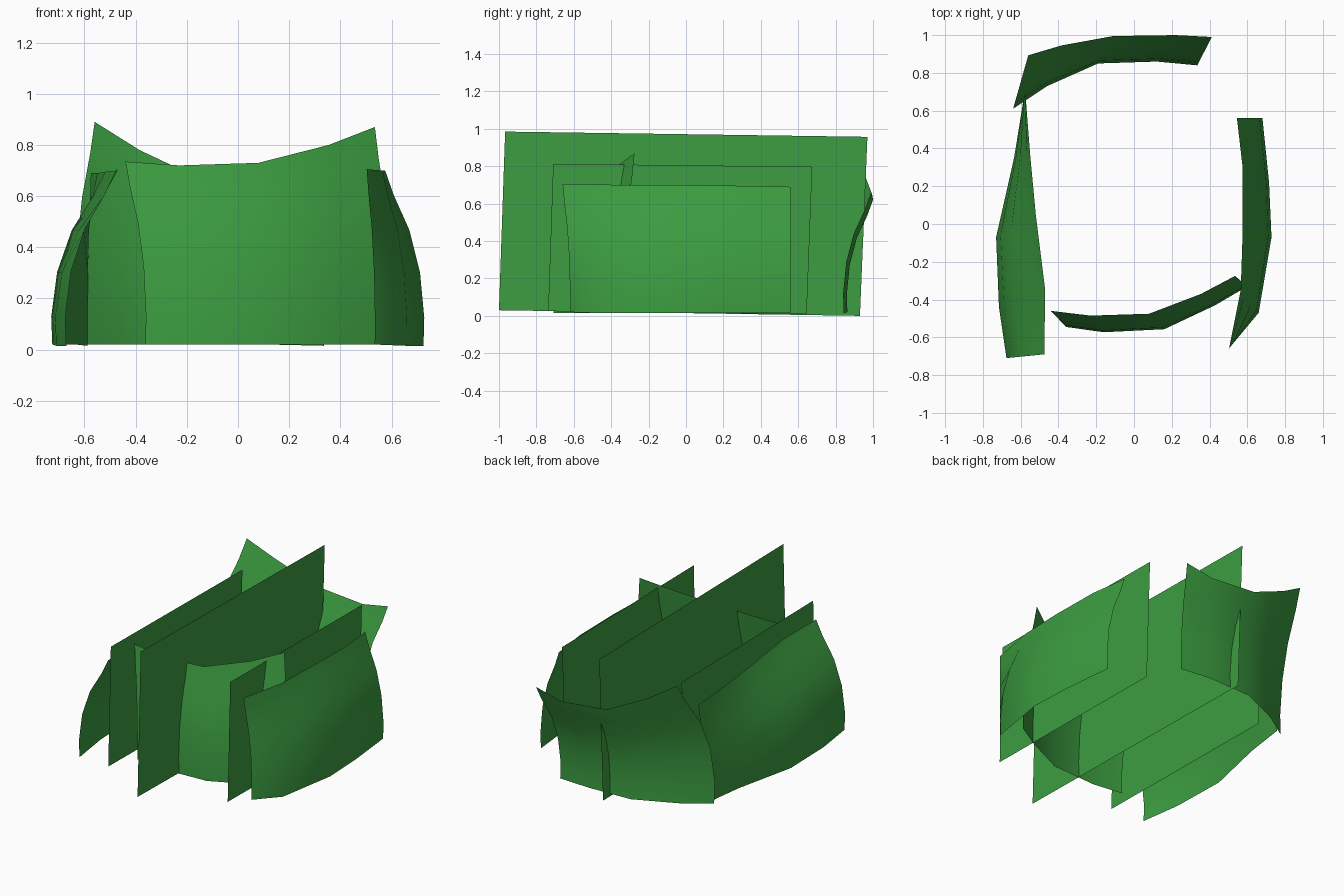
import bpy
import math

if "Cube" in bpy.data.objects:
    bpy.data.objects.remove(bpy.data.objects["Cube"])

green = bpy.data.materials.new("leaf_green")
green.diffuse_color = (0.045, 0.34, 0.053, 1)
green.use_nodes = True
green.node_tree.nodes["Principled BSDF"].inputs["Base Color"].default_value = green.diffuse_color


def make_object(name, verts, faces, smooth):
    mesh = bpy.data.meshes.new(name)
    mesh.from_pydata(verts, [], faces)
    mesh.materials.append(green)
    for p in mesh.polygons:
        p.use_smooth = smooth
    mesh.update()
    ob = bpy.data.objects.new(name, mesh)
    bpy.context.collection.objects.link(ob)
    return ob


# (height fraction, inward/outward lean fraction) shared by the curved sheets
PROFILE = [(0, 0.02), (.16, 0), (.42, .11), (.66, .38), (.86, .78), (1, 1)]


def curved_sheet(name, bottom, top, flip=False):
    """Bend a thin sheet from a bottom path to a top path."""
    n = len(bottom)
    verts = []
    for h, lean in PROFILE:
        for (bx, by, bz), (tx, ty, tz) in zip(bottom, top):
            verts.append((bx + (tx - bx) * lean, by + (ty - by) * lean,
                          bz + (tz - bz) * h))
    faces = []
    for r in range(len(PROFILE) - 1):
        for c in range(n - 1):
            a = r * n + c
            f = (a, a + 1, a + n + 1, a + n)
            faces.append(f[::-1] if flip else f)
    return make_object(name, verts, faces, True)


# Curved outer sheets
curved_sheet("front_curved_sheet",
             [(-.36, -.545, .02), (-.16, -.573, .02), (.16, -.557, .02),
              (.43, -.43, .02), (.60, -.33, .02)],
             [(-.44, -.46, .735), (-.23, -.485, .72), (.08, -.475, .73),
              (.355, -.37, .80), (.535, -.275, .87)])

curved_sheet("back_curved_sheet",
             [(-.64, .61, .02), (-.46, .73, .02), (-.19, .85, .02),
              (.12, .86, .02), (.335, .84, .015)],
             [(-.56, .893, .89), (-.385, .945, .78), (-.11, .995, .65),
              (.22, 1.0, .62), (.412, .99, .66)], flip=True)

curved_sheet("right_curved_sheet",
             [(.535, -.62, .02), (.66, -.47, .015), (.728, -.07, .015),
              (.715, .22, .015), (.68, .56, .015)],
             [(.503, -.66, .705), (.565, -.35, .70), (.575, -.05, .70),
              (.575, .30, .695), (.545, .56, .69)])

curved_sheet("left_curved_sheet",
             [(-.675, -.71, .015), (-.715, -.44, .015), (-.73, -.07, .02),
              (-.635, .35, .02), (-.588, .64, .015)],
             [(-.475, -.69, .705), (-.47, -.35, .70), (-.52, .05, .695),
              (-.55, .37, .69), (-.575, .69, .69)], flip=True)


# Flat upright inner sheets
def flat_sheet(name, x, corners):
    make_object(name, [(x, y, z) for y, z in corners], [(0, 1, 2, 3)], False)


flat_sheet("tall_middle_sheet", -.04,
           [(-1, .03), (.93, 0), (.97, .957), (-.967, .985)])
for name, x in (("left_flat_sheet", -.44), ("right_flat_sheet", .44)):
    flat_sheet(name, x, [(-.737, .025), (.645, .01), (.675, .797), (-.71, .813)])
